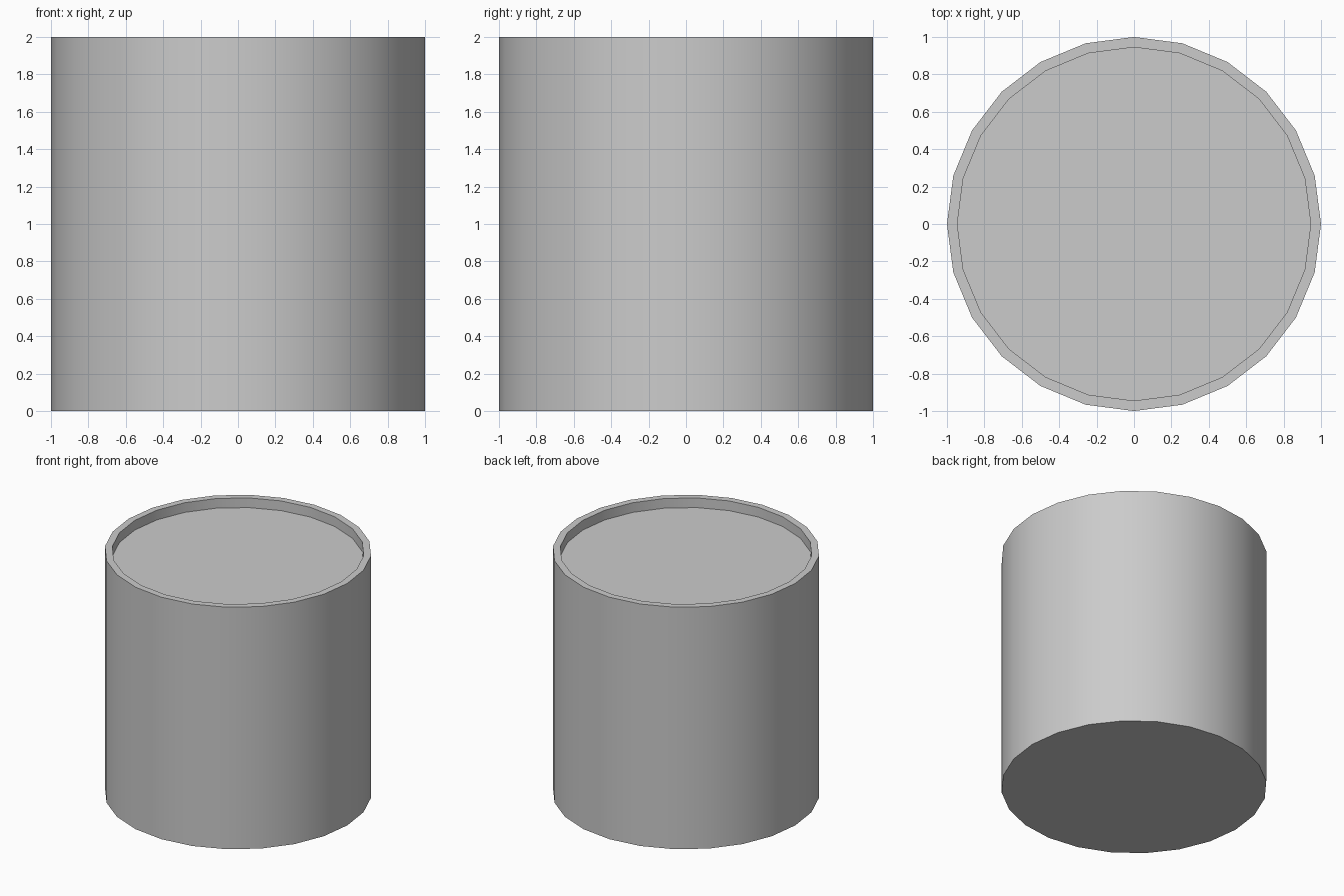
import bpy
import bmesh
import math

if "Cube" in bpy.data.objects:
    bpy.data.objects.remove(bpy.data.objects["Cube"])

SIDES = 24
# Profile (radius, height): base, outer wall, rim, recess wall
PROFILE = [(1.0, 0.0), (1.0, 2.0), (0.945, 2.0), (0.945, 1.92)]


def ring(bm, radius, z):
    return [bm.verts.new((radius * math.cos(2 * math.pi * i / SIDES),
                          radius * math.sin(2 * math.pi * i / SIDES), z))
            for i in range(SIDES)]


# Drum body with a shallow recessed lid
bm = bmesh.new()
rings = [ring(bm, r, z) for r, z in PROFILE]
for a, b in zip(rings, rings[1:]):
    for i in range(SIDES):
        j = (i + 1) % SIDES
        bm.faces.new((a[i], a[j], b[j], b[i]))
bm.faces.new(list(reversed(rings[0])))
bm.faces.new(rings[-1])

mesh = bpy.data.meshes.new("drum")
bm.to_mesh(mesh)
bm.free()
drum = bpy.data.objects.new("drum", mesh)
bpy.context.collection.objects.link(drum)

# Smooth wall, crisp rim
bpy.context.view_layer.objects.active = drum
drum.select_set(True)
bpy.ops.object.shade_smooth_by_angle(angle=math.radians(30))
